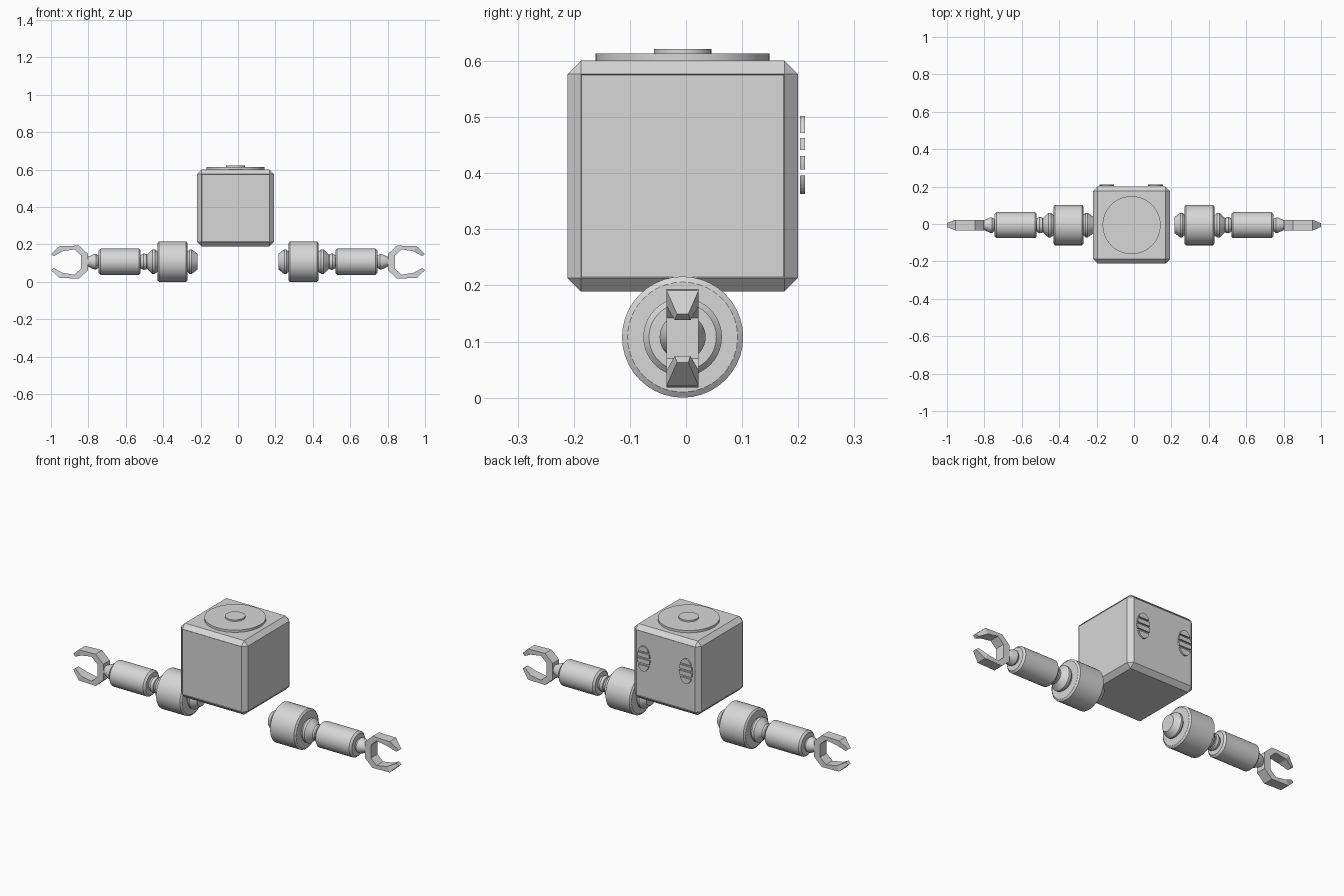
import bpy, bmesh, math

if "Cube" in bpy.data.objects:
    bpy.data.objects.remove(bpy.data.objects["Cube"])

CY, AZ, BX = -0.006, 0.108, -0.013   # arm axis y, arm axis z, body centre x
grey = bpy.data.materials.new("light grey")
grey.diffuse_color = (0.68, 0.68, 0.68, 1)
grey.use_nodes = True
grey.node_tree.nodes["Principled BSDF"].inputs["Base Color"].default_value = grey.diffuse_color


def finish(name, bm, smooth=False):
    bmesh.ops.recalc_face_normals(bm, faces=bm.faces[:])
    me = bpy.data.meshes.new(name)
    bm.to_mesh(me)
    bm.free()
    me.materials.append(grey)
    ob = bpy.data.objects.new(name, me)
    bpy.context.collection.objects.link(ob)
    if smooth:
        bpy.ops.object.select_all(action='DESELECT')
        ob.select_set(True)
        bpy.context.view_layer.objects.active = ob
        bpy.ops.object.shade_smooth_by_angle(angle=math.radians(30))
    return ob


def skin(bm, rings):
    """Bridge closed rings of points and cap both ends."""
    vs = [[bm.verts.new(p) for p in r] for r in rings]
    n = len(vs[0])
    for a, b in zip(vs, vs[1:]):
        for i in range(n):
            bm.faces.new((a[i], a[(i + 1) % n], b[(i + 1) % n], b[i]))
    bm.faces.new(vs[0])
    bm.faces.new(vs[-1])


def circle(n, f):
    return [f(math.cos(2 * math.pi * i / n), math.sin(2 * math.pi * i / n)) for i in range(n)]


# Chamfered cube body with slightly recessed side panels
bm = bmesh.new()
bmesh.ops.create_cube(bm, size=0.411)
bmesh.ops.translate(bm, verts=bm.verts[:], vec=(BX, CY, 0.395))
bmesh.ops.bevel(bm, geom=bm.edges[:], offset=0.024, segments=1, affect='EDGES', profile=0.5)
bm.normal_update()
panels = [f for f in bm.faces if f.calc_area() > 0.1 and abs(f.normal.z) < 0.5]
bmesh.ops.inset_individual(bm, faces=panels, thickness=0.002, depth=-0.002)
finish("body", bm)

# Round plates on top of the body
for name, r, z0, z1 in (("top_plate", 0.155, 0.598, 0.613), ("top_button", 0.051, 0.612, 0.621)):
    bm = bmesh.new()
    skin(bm, [circle(48, lambda c, s: (BX + r * c, CY + r * s, z)) for z in (z0, z1)])
    finish(name, bm, True)

# Oval vents on the back, each cut into four slats
for side, cx in (("left", -0.145), ("right", 0.115)):
    bm = bmesh.new()
    for lo, hi in ((0.472, 0.502), (0.441, 0.463), (0.407, 0.431), (0.363, 0.396)):
        zs = [lo + (hi - lo) * i / 6 for i in range(7)]
        half = [max(0.003, 0.039 * math.sqrt(max(0, 1 - ((z - 0.4325) / 0.07) ** 2))) for z in zs]
        edge = [(cx + w, z) for w, z in zip(half, zs)]
        edge += [(cx - w, z) for w, z in reversed(list(zip(half, zs)))]
        skin(bm, [[(x, y, z) for x, z in edge] for y in (0.2035, 0.212)])
    finish("vent_" + side, bm)

# Arm pieces as turned profiles: (distance from centre, radius)
ARM = {
    "shoulder_joint": [(0.217, 0.043), (0.248, 0.066), (0.258, 0.066), (0.28, 0.045)],
    "upper_arm": [(0.27, 0.098), (0.277, 0.108), (0.423, 0.108), (0.43, 0.098)],
    "elbow_cone": [(0.425, 0.05), (0.445, 0.066), (0.458, 0.066), (0.488, 0.036)],
    "elbow_ring": [(0.484, 0.03), (0.49, 0.041), (0.504, 0.044), (0.53, 0.03)],
    "forearm": [(0.52, 0.06), (0.53, 0.07), (0.735, 0.07), (0.745, 0.06)],
    "wrist": [(0.74, 0.028), (0.758, 0.041), (0.77, 0.041), (0.81, 0.022)],
}
# Claw cross-sections: outer x, outer z, inner x, inner z, half width at outer and inner
CLAW = [(1.0, 0.043, 0.985, 0.032, 0.01, 0.014), (0.955, 0.085, 0.94, 0.057, 0.0285, 0.0285),
        (0.85, 0.088, 0.875, 0.068, 0.0285, 0.0285), (0.803, 0.045, 0.84, 0.036, 0.0285, 0.0285)]

for side, sx in (("left", -1), ("right", 1)):
    for name, prof in ARM.items():
        bm = bmesh.new()
        skin(bm, [circle(40, lambda c, s: (sx * x, CY + r * c, AZ + r * s)) for x, r in prof])
        finish(name + "_" + side, bm, True)
    # Two-jawed claw
    rings = []
    stations = [(1, s) for s in CLAW] + [(-1, s) for s in reversed(CLAW)]
    for up, (ox, oz, ix, iz, ow, iw) in stations:
        o, i = AZ - 0.002 + up * oz, AZ - 0.002 + up * iz
        rings.append([(sx * ox, CY - ow, o), (sx * ox, CY + ow, o),
                      (sx * ix, CY + iw, i), (sx * ix, CY - iw, i)])
    bm = bmesh.new()
    skin(bm, rings)
    finish("claw_" + side, bm)
